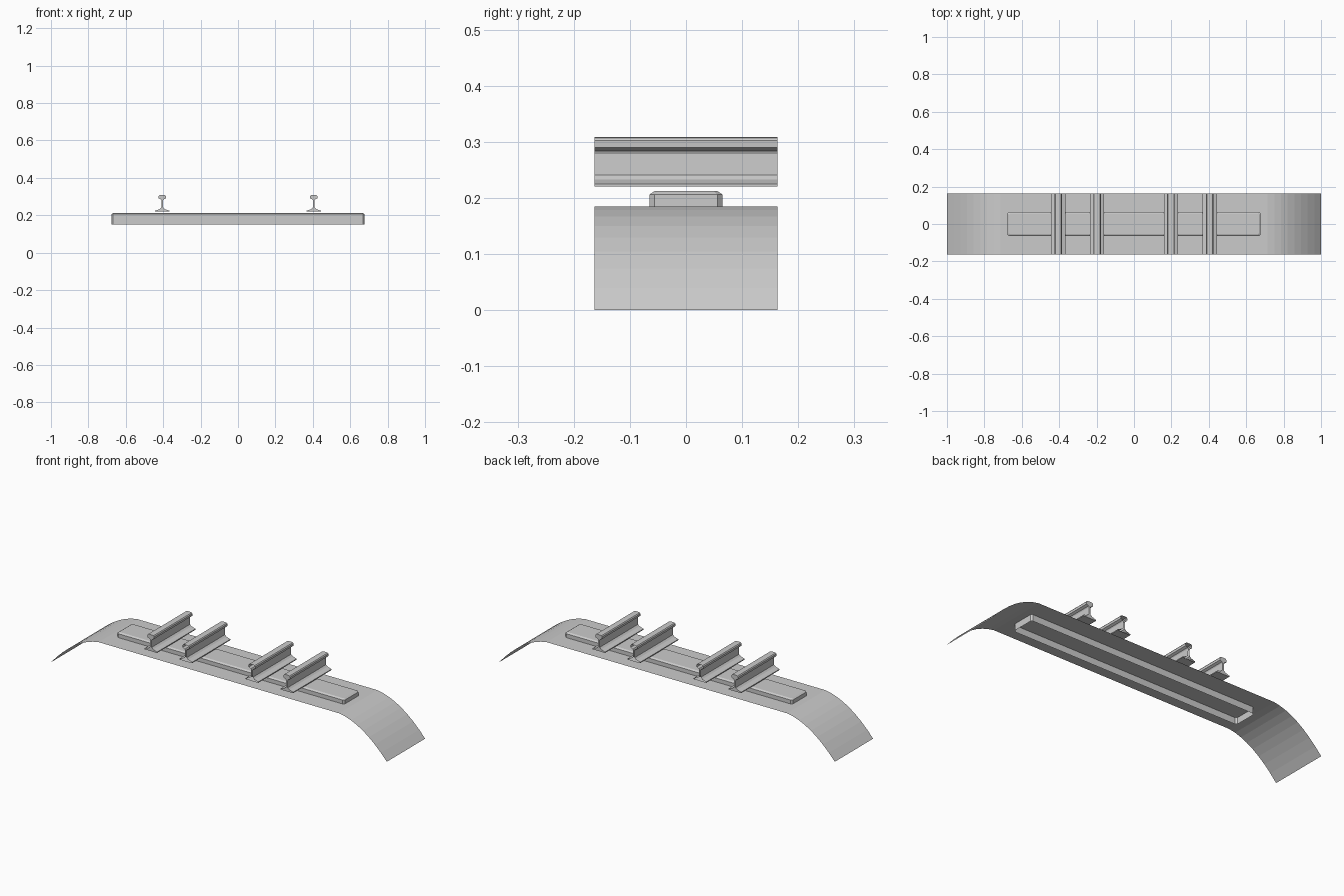
import bpy
import bmesh

HALF_Y = 0.163

cube = bpy.data.objects.get("Cube")
if cube:
    bpy.data.objects.remove(cube)

grey = bpy.data.materials.new("plain grey")
grey.use_nodes = True
grey.diffuse_color = (0.6, 0.6, 0.6, 1)
grey.node_tree.nodes["Principled BSDF"].inputs["Base Color"].default_value = (0.6, 0.6, 0.6, 1)


def finish(name, bm):
    mesh = bpy.data.meshes.new(name)
    bm.to_mesh(mesh)
    bm.free()
    mesh.materials.append(grey)
    obj = bpy.data.objects.new(name, mesh)
    bpy.context.collection.objects.link(obj)
    return obj


def extrude_profile(name, points, closed, capped):
    """Sweep an x-z profile along y."""
    bm = bmesh.new()
    front = [bm.verts.new((x, -HALF_Y, z)) for x, z in points]
    back = [bm.verts.new((x, HALF_Y, z)) for x, z in points]
    count = len(points)
    for i in range(count if closed else count - 1):
        j = (i + 1) % count
        bm.faces.new((front[i], front[j], back[j], back[i]))
    if capped:
        bm.faces.new(front[::-1])
        bm.faces.new(back)
        bmesh.ops.recalc_face_normals(bm, faces=bm.faces)
    return finish(name, bm)


# Ballast bed: a thin open sheet, flat in the middle with curved shoulders
EDGE, TOP, STEPS = 0.715, 0.185, 8
shoulder = []
for i in range(STEPS + 1):
    t = i / STEPS
    shoulder.append((EDGE + (1 - EDGE) * t, TOP * (1 - 0.2 * t - 0.8 * t * t)))
bed = [(-x, z) for x, z in reversed(shoulder)] + shoulder
extrude_profile("ballast_bed", bed, closed=False, capped=False)

# Sleeper: chamfered block, open underneath
bm = bmesh.new()


def ring(hx, hy, c, z):
    corners = [(hx, -hy + c), (hx, hy - c), (hx - c, hy), (-hx + c, hy),
               (-hx, hy - c), (-hx, -hy + c), (-hx + c, -hy), (hx - c, -hy)]
    return [bm.verts.new((x, y, z)) for x, y in corners]


rings = [ring(0.677, 0.065, 0.009, 0.15),
         ring(0.677, 0.065, 0.009, 0.206),
         ring(0.668, 0.056, 0.006, 0.212)]
for low, high in zip(rings, rings[1:]):
    for i in range(8):
        j = (i + 1) % 8
        bm.faces.new((low[i], low[j], high[j], high[i]))
bm.faces.new(rings[-1])
finish("sleeper", bm)

# Rails: foot, web and head; the inner pair has open ends
half = [(0.0375, 0.22), (0.0375, 0.225), (0.014, 0.233), (0.005, 0.241),
        (0.004, 0.278), (0.007, 0.284), (0.019, 0.290), (0.020, 0.302),
        (0.016, 0.307), (0.008, 0.3085)]
for side, sign in (("left", 1), ("right", -1)):
    for kind, offset, capped in (("outer", 0.405, True), ("inner", 0.197, False)):
        cx = sign * offset
        profile = [(cx + x, z) for x, z in half]
        profile += [(cx - x, z) for x, z in reversed(half)]
        # Reversed so the swept sides face outward
        extrude_profile(f"{kind}_rail_{side}", profile, closed=True, capped=capped)
